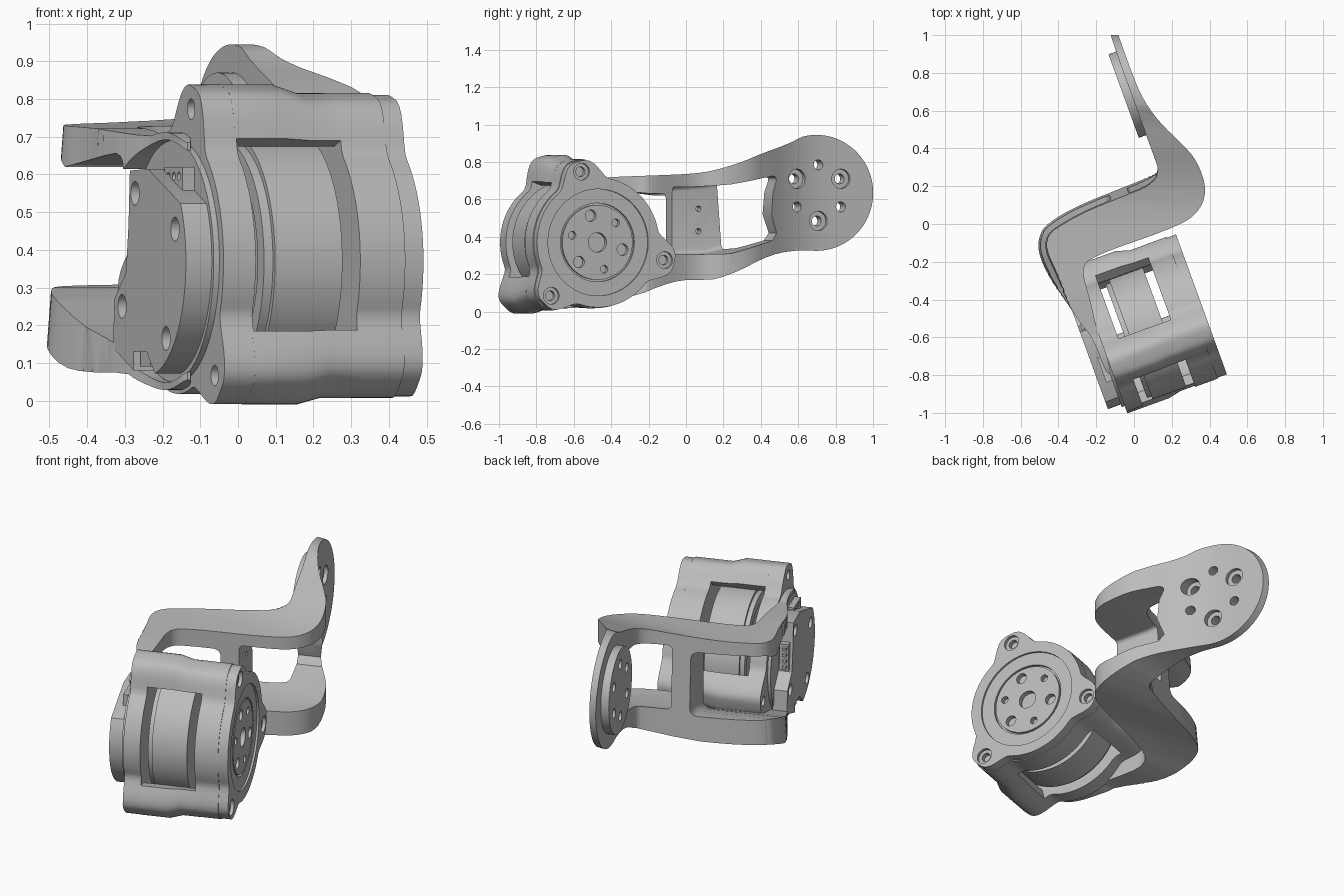
import bpy, bmesh, math
from mathutils import Matrix, Vector

if "Cube" in bpy.data.objects:
    bpy.data.objects.remove(bpy.data.objects["Cube"])

TURN = Matrix.Rotation(math.radians(20), 4, 'Z')   # whole mechanism is yawed
MV, MZ = -0.569, 0.37                              # motor axis
DV, DZ = 0.655, 0.635                              # far mounting disc axis
LOBES = (104, 227, -14)

grey = bpy.data.materials.new("machined grey")
grey.use_nodes = True
grey.diffuse_color = (0.5, 0.5, 0.5, 1)
bsdf = grey.node_tree.nodes["Principled BSDF"]
bsdf.inputs["Base Color"].default_value = grey.diffuse_color
bsdf.inputs["Roughness"].default_value = 0.6


def finish(name, bm):
    bmesh.ops.recalc_face_normals(bm, faces=bm.faces)
    bm.transform(TURN)
    mesh = bpy.data.meshes.new(name)
    bm.to_mesh(mesh)
    bm.free()
    mesh.materials.append(grey)
    obj = bpy.data.objects.new(name, mesh)
    bpy.context.collection.objects.link(obj)
    return obj


def loft(name, rows, closed=False):
    """Skin matching outlines, capping the ends or closing the loop."""
    bm = bmesh.new()
    rows = [[bm.verts.new(p) for p in row] for row in rows]
    if not closed:
        bm.faces.new(rows[0])
        bm.faces.new(rows[-1])
    pairs = list(zip(rows, rows[1:])) + ([(rows[-1], rows[0])] if closed else [])
    for a, b in pairs:
        for i in range(len(a)):
            j = (i + 1) % len(a)
            bm.faces.new((a[i], a[j], b[j], b[i]))
    return finish(name, bm)


def prism(name, pts, lo, hi):
    """Extrude a side outline along the motor axis."""
    return loft(name, [[(u, v, z) for v, z in pts] for u in (lo, hi)])


def arc(cv, cz, r, start=0, end=360, n=64, squash=1):
    full = end - start == 360
    return [(cv + squash * r * math.cos(t), cz + r * math.sin(t)) for t in
            (math.radians(start + (end - start) * i / (n if full else n - 1)) for i in range(n))]


def cylinder(name, v, z, r, lo, hi, n=64):
    return prism(name, arc(v, z, r, n=n), lo, hi)


def ring(name, r_in, r_out, lo, hi, n=72):
    section = ((lo, r_in), (lo, r_out), (hi, r_out), (hi, r_in))
    return loft(name, [[(u, *polar(360 * i / n, r)) for u, r in section] for i in range(n)], True)


def box(name, u, v, z):
    return prism(name, [(v[0], z[0]), (v[1], z[0]), (v[1], z[1]), (v[0], z[1])], *u)


def add_bevel(obj, width, segments, angle):
    bevel = obj.modifiers.new("edge", 'BEVEL')
    bevel.width, bevel.segments, bevel.limit_method = width, segments, 'ANGLE'
    bevel.angle_limit = math.radians(angle)
    return obj


def boolean(obj, cutters, op='DIFFERENCE'):
    for c in cutters:
        c.hide_render = True
        mod = obj.modifiers.new("cut", 'BOOLEAN')
        mod.object, mod.operation, mod.solver = c, op, 'EXACT'
        bpy.context.view_layer.objects.active = obj
        bpy.ops.object.modifier_apply(modifier=mod.name)
        bpy.data.objects.remove(c)
    return obj


def soften(pts, rounds=2):
    """Corner cutting turns a coarse outline into a smooth one."""
    for _ in range(rounds):
        out = []
        for i, p in enumerate(pts):
            a, b = Vector(p), Vector(pts[(i + 1) % len(pts)])
            out += [tuple(a.lerp(b, 0.25)), tuple(a.lerp(b, 0.75))]
        pts = out
    return pts


def radius(deg, base, peak):
    """Round body radius with a flare at each screw lobe."""
    d = min(abs((deg - l + 180) % 360 - 180) for l in LOBES)
    k = min(1, max(0, d - 4) / 21)
    return base + (peak - base) * (1 + math.cos(math.pi * k)) / 2


def polar(deg, r):
    t = math.radians(deg)
    return (MV + r * math.cos(t), MZ + r * math.sin(t))


def lobed(base, peak):
    return [polar(d, radius(d, base, peak)) for d in range(0, 360, 3)]


# Motor housing: two lobed flanges, a separate output plate, three bridges
rear_flange = prism("rear_flange", lobed(0.352, 0.475), -0.376, -0.285)
boolean(rear_flange, [cylinder("cut", *polar(l, 0.415), 0.028, -0.4, -0.33, 20) for l in LOBES])
prism("front_flange", lobed(0.352, 0.452), 0.01, 0.137)
for i, lobe in enumerate(LOBES):
    rows = []
    for u, peak in ((-0.29, 0.475), (-0.14, 0.475), (-0.07, 0.452), (0.015, 0.452)):
        outer = [lobe - 18 + 2 * k for k in range(19)]
        inner = [lobe + 12 - 2 * k for k in range(13)]
        rows.append([(u, *polar(d, radius(d, 0.352, peak))) for d in outer]
                    + [(u, *polar(d, 0.338)) for d in inner])
    loft(f"bridge_{i + 1}", rows)

plate = prism("output_plate", lobed(0.347, 0.447), 0.137, 0.19)
cuts = [cylinder("cut", MV, MZ, 0.285, 0.179, 0.25, 96), ring("cut", 0.2, 0.21, 0.165, 0.25),
        cylinder("cut", MV, MZ, 0.052, 0.15, 0.25, 32)]
for l in LOBES:
    cuts += [cylinder("cut", *polar(l, 0.39), 0.045, 0.172, 0.25, 28),
             cylinder("cut", *polar(l, 0.39), 0.026, 0.145, 0.25, 20)]
for k in range(6):
    cuts.append(cylinder("cut", *polar(105 + 60 * k, 0.148), 0.031 if k % 2 == 0 else 0.021,
                         0.15, 0.25, 20))
boolean(plate, cuts)

# Rotor seen through the windows, with open gaps on both sides
cylinder("rotor_drum", MV, MZ, 0.337, -0.225, -0.035, 96)
ring("rotor_ring", 0.27, 0.32, -0.25, -0.224)
cylinder("rotor_shaft", MV, MZ, 0.05, -0.29, 0.02, 32)

# S-shaped bracket: plan shape whose back leans forward with height
fixed_a = [(-0.355, -0.3), (-0.376, -0.45), (-0.376, -0.7), (-0.41, -0.7), (-0.41, -0.5),
           (-0.445, -0.4), (-0.475, -0.28)]
leaning = [(-0.51, -0.12), (-0.525, 0.04), (-0.48, 0.13), (-0.4, 0.165), (-0.25, 0.19),
           (0.0, 0.2), (0.15, 0.205)]
fixed_b = [(0.22, 0.21), (0.222, 0.3), (0.222, 1.1), (0.266, 1.1), (0.262, 0.72), (0.275, 0.58),
           (0.315, 0.45), (0.38, 0.32), (0.43, 0.2), (0.425, 0.03), (0.33, -0.07),
           (0.17, -0.092), (-0.27, -0.085), (-0.345, -0.13)]
levels = []
for z in (-0.1, 1.2):
    lean = 0.075 * (z - 0.2)
    moved = [(u + lean * min(1, max(0, -2 * u)), v - lean * min(1, max(0, 12 * v - 1)))
             for u, v in leaning]
    levels.append([(u, v, z) for u, v in soften(fixed_a + moved + fixed_b)])
bracket = loft("bracket", levels)

# Trim the bracket by its straight side outline
side = arc(-0.668, MZ, 0.342, 75, 300, 40, 0.94)
side += [(-0.35, 0.075), (-0.25, 0.09), (-0.13, 0.14), (-0.03, 0.168), (0.08, 0.17),
         (0.16, 0.172), (0.3, 0.225), (0.4, 0.28), (0.5, 0.315), (0.6, 0.328)]
side += arc(0.697, DZ, 0.31, -95, 105, 40, 0.98)
side += [(0.55, 0.898), (0.4, 0.843), (0.3, 0.8), (0.19, 0.765), (0.1, 0.745), (0.0, 0.735),
         (-0.2, 0.727), (-0.4, 0.72)]
trim = prism("cut", soften(side, 1), -0.9, 0.9)
trim.data.transform(TURN.inverted())
boolean(bracket, [trim], 'INTERSECT')

# Windows either side of the rib, and the round seat behind the motor
left_window = [(-0.36, 0.14), (-0.17, 0.2), (0.0, 0.27), (0.1, 0.3), (0.4, 0.33),
               (0.4, 0.69), (0.1, 0.66), (0.0, 0.62), (-0.17, 0.64), (-0.36, 0.66)]
right_window = [(-0.3, 0.3), (0.1, 0.31), (0.36, 0.38), (0.39, 0.42), (0.355, 0.52),
                (0.365, 0.64), (0.395, 0.72), (0.36, 0.725), (0.1, 0.68), (-0.3, 0.65)]
boolean(bracket, [cylinder("cut", MV, MZ, 0.322, -0.8, -0.3, 96),
                  add_bevel(prism("cut", left_window, -0.8, -0.07), 0.04, 4, 70),
                  add_bevel(prism("cut", right_window, 0.03, 0.8), 0.04, 4, 70)])
boolean(bracket, [cylinder("cut", 0.06, z, 0.015, -0.02, 0.2, 16) for z in (0.43, 0.55)])

# Far mounting disc with a raised pad and screw holes
pad = cylinder("mounting_pad", DV, DZ, 0.235, 0.18, 0.224, 72)
for k in range(6):
    t = math.radians(30 + 60 * k)
    v, z = DV + 0.15 * math.cos(t), DZ + 0.15 * math.sin(t)
    for target in (pad, bracket):
        boolean(target, [cylinder("cut", v, z, 0.027, 0.1, 0.4, 20)])
    if k % 2 == 0:
        boolean(bracket, [cylinder("cut", v, z, 0.052, 0.242, 0.4, 28)])

# Electronics cover on the rear of the motor
cylinder("cover_base", MV, MZ, 0.32, -0.392, -0.37, 96)
cover_outline = [(MV + a, MZ + b) for a, b in
                 ((0.0, -0.24), (0.1, -0.24), (0.1, -0.29), (0.26, -0.23), (0.25, -0.1),
                  (0.16, -0.03), (0.14, 0.1), (0.13, 0.24), (-0.01, 0.245))]
cover_outline += arc(MV, MZ, 0.305, 150, 258, 24)
cover = prism("electronics_cover", cover_outline, -0.465, -0.385)
boolean(cover, [cylinder("cut", MV + a, MZ + b, 0.032, -0.5, -0.43, 20)
                for a, b in ((0.09, 0.18), (-0.22, 0.085), (0.19, -0.12), (-0.15, -0.205))])
box("cable_socket", (-0.45, -0.385), (MV + 0.01, MV + 0.09), (MZ - 0.28, MZ - 0.23))
terminal = box("terminal_block", (-0.425, -0.38), (MV - 0.17, MV - 0.03), (MZ + 0.18, MZ + 0.25))
boolean(terminal, [cylinder("cut", MV - 0.14 + 0.04 * k, MZ + 0.225, 0.011, -0.5, -0.41, 12)
                   for k in range(3)])
box("pin_header", (-0.45, -0.4), (MV + 0.12, MV + 0.17), (MZ - 0.02, MZ + 0.13))
for k in range(4):
    z = MZ - 0.005 + 0.035 * k
    box(f"pin_{k + 1}", (-0.44, -0.42), (MV + 0.17, MV + 0.19), (z, z + 0.015))

# Smooth the curved walls, keep the machined edges
bpy.ops.object.select_all(action='DESELECT')
for obj in bpy.context.collection.objects:
    if obj.type == 'MESH' and grey.name in obj.data.materials:
        obj.select_set(True)
        bpy.context.view_layer.objects.active = obj
bpy.ops.object.shade_smooth_by_angle(angle=math.radians(30))
